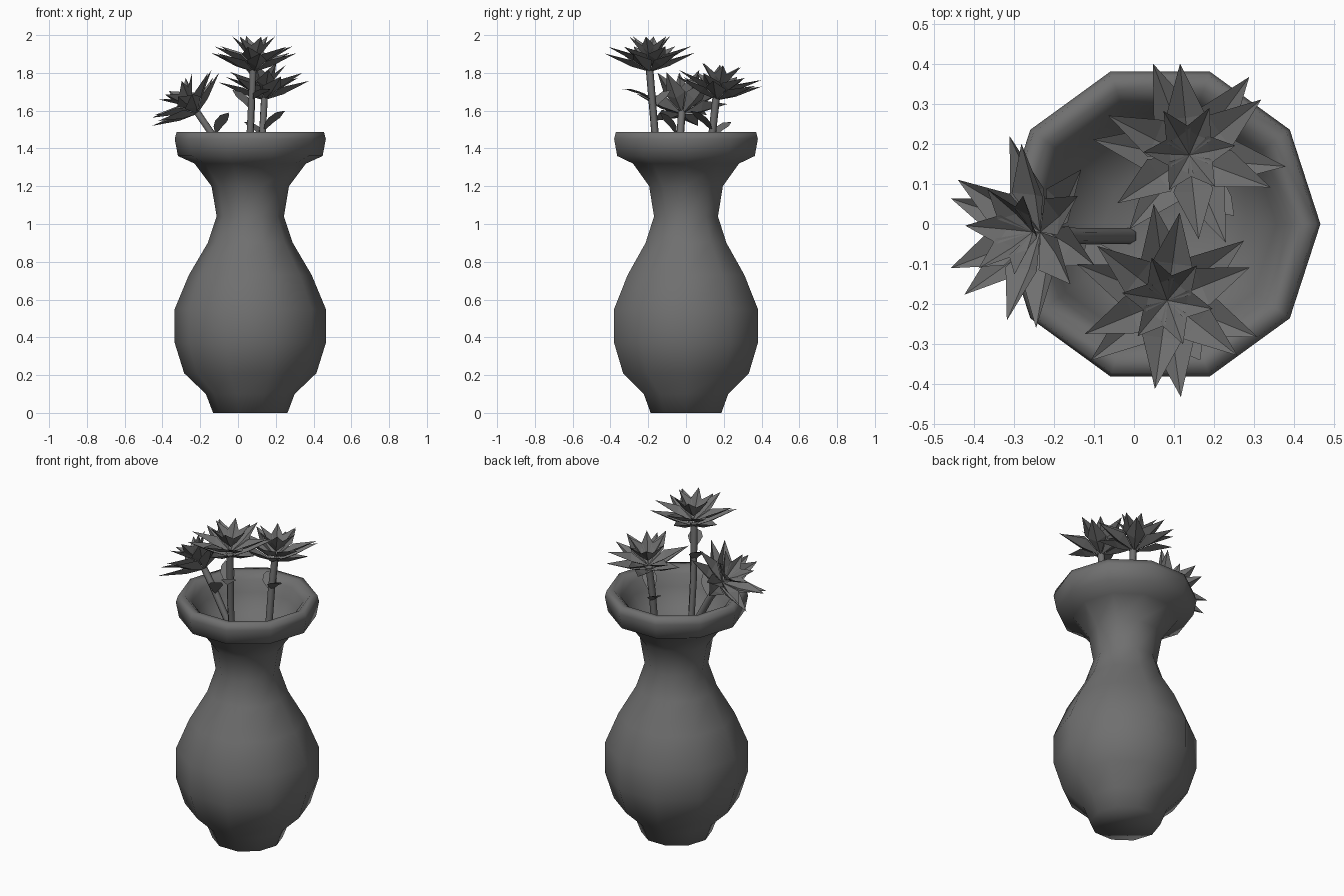
import bpy, bmesh, math
from mathutils import Vector

if "Cube" in bpy.data.objects:
    bpy.data.objects.remove(bpy.data.objects["Cube"])

CX = 0.065  # vase axis
GREY = bpy.data.materials.new("dark_grey")
GREY.diffuse_color = (.16, .16, .16, 1)
GREY.use_nodes = True
GREY.node_tree.nodes["Principled BSDF"].inputs["Base Color"].default_value = GREY.diffuse_color


def make(name, bm, smooth=None):
    me = bpy.data.meshes.new(name)
    bm.to_mesh(me)
    bm.free()
    me.materials.append(GREY)
    ob = bpy.data.objects.new(name, me)
    bpy.context.collection.objects.link(ob)
    if smooth:
        bpy.context.view_layer.objects.active = ob
        ob.select_set(True)
        bpy.ops.object.shade_smooth_by_angle(angle=math.radians(smooth))
        ob.select_set(False)
    return ob


def loft(bm, rings):
    # Skin consecutive rings of points and cap both ends
    vs = [[bm.verts.new(p) for p in r] for r in rings]
    n = len(vs[0])
    for a, b in zip(vs, vs[1:]):
        for i in range(n):
            j = (i + 1) % n
            bm.faces.new((a[i], a[j], b[j], b[i]))
    bm.faces.new(vs[0][::-1])
    bm.faces.new(vs[-1])


# Vase: ten-sided lathe, outer wall, rounded lip, then a funnel with a floor inside
profile = [(.197, 0), (.235, .1), (.35, .21), (.4, .37), (.4, .55), (.325, .73),
           (.225, .9), (.178, 1.04), (.205, 1.2), (.295, 1.32), (.383, 1.36),
           (.4, 1.45), (.39, 1.487), (.35, 1.487), (.312, 1.45), (.29, 1.38),
           (.235, 1.3), (.14, 1.24)]
bm = bmesh.new()
loft(bm, [[(CX + r * math.cos(i * math.pi / 5), r * math.sin(i * math.pi / 5), z)
           for i in range(10)] for r, z in profile])
make("vase", bm, 180)


def stem(name, pts, r=0.02, n=6):
    pts = [Vector(p) for p in pts]
    rings = []
    for k, p in enumerate(pts):
        d = pts[min(k + 1, len(pts) - 1)] - pts[max(k - 1, 0)]
        q = d.to_track_quat('Z', 'Y')
        rings.append([p + q @ Vector((r * math.cos(a), r * math.sin(a), 0))
                      for a in (2 * math.pi * i / n for i in range(n))])
    bm = bmesh.new()
    loft(bm, rings)
    make(name, bm, 70)


# Petal layers: tip radius, root height, tip height, half width, twist in degrees
LAYERS = [(.243, 0, .10, .054, 0), (.222, .03, .135, .05, -16), (.115, .06, .188, .036, 12)]


def blossom(name, base, axis, start):
    # Each petal is a kite folded along its midline
    q = Vector((0, 0, 1)).rotation_difference(Vector(axis).normalized())
    base = Vector(base)
    up = Vector((0, 0, 1))
    bm = bmesh.new()
    for tip, z, h, w, twist in LAYERS:
        for k in range(6):
            a = math.radians(start + twist + 60 * k)
            out = Vector((math.cos(a), math.sin(a), 0))
            side = Vector((-out.y, out.x, 0))
            m = tip * .42
            zm = z + (h - z) * .5
            pts = [up * z, out * m + side * w + up * (zm + .012),
                   out * tip + up * h, out * m - side * w + up * (zm + .012),
                   out * m + up * (zm - .02)]
            b, l, t, r, c = [bm.verts.new(base + q @ p) for p in pts]
            for f in ((b, c, l), (c, t, l), (b, r, c), (c, r, t)):
                bm.faces.new(f)
    make(name, bm)


def leaf(name, root, tip, w=.042):
    # Pointed oval blade, slightly arched
    root, tip = Vector(root), Vector(tip)
    d = tip - root
    side = d.cross(Vector((0, 0, 1))).normalized()
    up = side.cross(d).normalized()
    right = [(.3, .7), (.55, 1), (.8, .7)]
    pts = [root] + [root + d * t + side * w * s + up * .015 for t, s in right] + [tip]
    pts += [root + d * t - side * w * s + up * .015 for t, s in reversed(right)]
    bm = bmesh.new()
    bm.faces.new([bm.verts.new(p) for p in pts])
    make(name, bm)


# Stems planted in the funnel
stem("stem_tall", [(.062, -.135, 1.2), (.065, -.165, 1.49), (.08, -.193, 1.82)])
stem("stem_back", [(.12, .12, 1.2), (.13, .14, 1.49), (.14, .16, 1.67)])
stem("stem_side", [(-.01, -.03, 1.24), (-.14, -.03, 1.48), (-.215, -.022, 1.59)])

# Flower heads
blossom("blossom_tall", (.083, -.19, 1.805), (0, -.01, 1), 38)
blossom("blossom_back", (.138, .165, 1.655), (.0, .12, 1), 52)
blossom("blossom_side", (-.215, -.02, 1.583), (-.62, 0, .78), 40)

# Leaves
leaf("leaf_tall_front", (.08, -.19, 1.66), (.165, -.34, 1.71))
leaf("leaf_tall_back", (.07, -.18, 1.6), (-.03, -.08, 1.71))
leaf("leaf_back_right", (.135, .14, 1.49), (.25, .02, 1.6))
leaf("leaf_back_left", (.13, .15, 1.46), (.03, .24, 1.54))
leaf("leaf_side", (-.12, -.05, 1.47), (-.05, -.14, 1.59))
